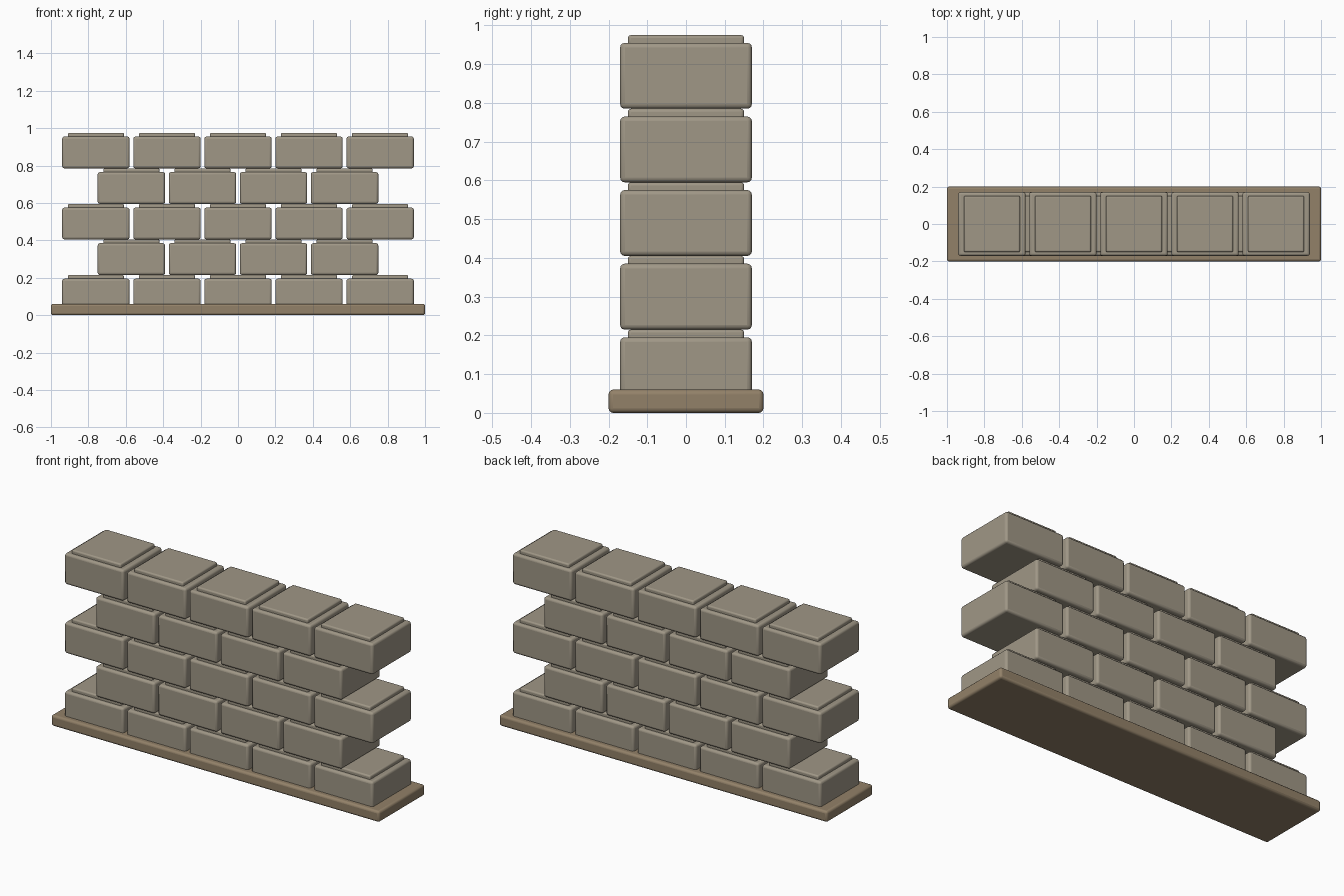
import bpy

if "Cube" in bpy.data.objects:
    bpy.data.objects.remove(bpy.data.objects["Cube"])


def material(name, rgb):
    m = bpy.data.materials.new(name)
    m.diffuse_color = (*rgb, 1)
    m.use_nodes = True
    m.node_tree.nodes["Principled BSDF"].inputs["Base Color"].default_value = m.diffuse_color
    return m


stone = material("stone", (0.35, 0.31, 0.24))
earth = material("earth", (0.29, 0.22, 0.14))


def block(name, size, centre, bevel, mat):
    """Box with rounded edges."""
    bpy.ops.mesh.primitive_cube_add(size=1, location=centre)
    ob = bpy.context.object
    ob.name = name
    ob.scale = size
    bpy.ops.object.transform_apply(location=False, rotation=False, scale=True)
    mod = ob.modifiers.new("rounded_edges", 'BEVEL')
    mod.width = bevel
    mod.segments = 3
    ob.data.materials.append(mat)
    bpy.ops.object.shade_smooth_by_angle()
    return ob


# Base slab
block("base", (2.0, 0.4, 0.06), (0, 0, 0.03), 0.012, earth)

# Staggered courses: five bricks, then four, each with a raised top pad
PITCH_X, PITCH_Z = 0.38, 0.19
for row in range(5):
    count = 5 - row % 2
    z = 0.11 + row * PITCH_Z
    for i in range(count):
        x = (i - (count - 1) / 2) * PITCH_X
        tag = f"{row + 1}_{i + 1}"
        block(f"brick_{tag}", (0.36, 0.34, 0.17), (x, 0, z), 0.012, stone)
        block(f"brick_pad_{tag}", (0.30, 0.30, 0.03), (x, 0, z + 0.09), 0.008, stone)
